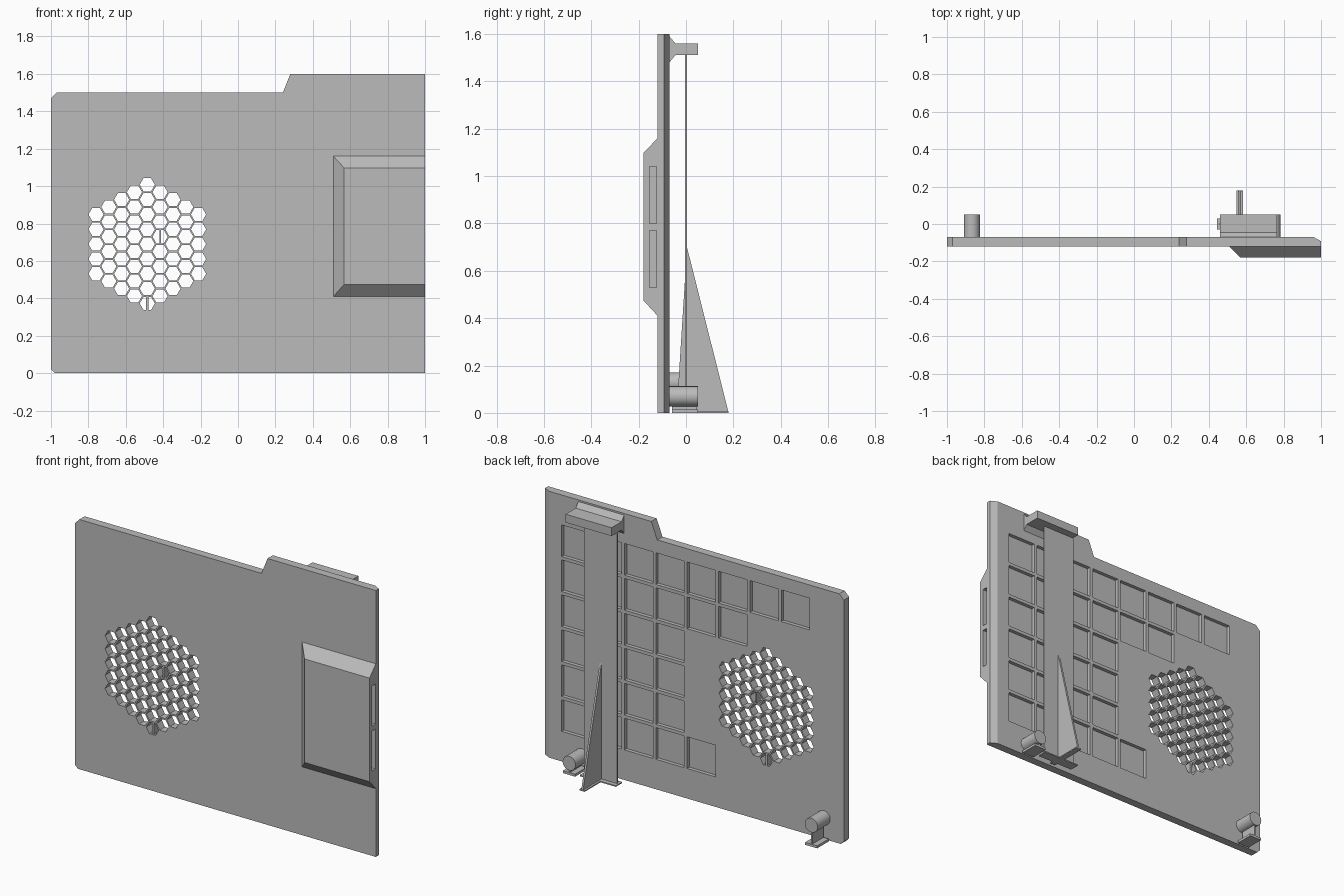
import bpy, bmesh, math
from mathutils import Matrix, Vector

if "Cube" in bpy.data.objects:
    bpy.data.objects.remove(bpy.data.objects["Cube"])

grey = bpy.data.materials.new("plain_grey")
grey.use_nodes = True
grey.diffuse_color = (0.5, 0.5, 0.5, 1)
grey.node_tree.nodes["Principled BSDF"].inputs["Base Color"].default_value = (0.5, 0.5, 0.5, 1)


def finish(bm, name):
    bmesh.ops.recalc_face_normals(bm, faces=bm.faces)
    mesh = bpy.data.meshes.new(name)
    bm.to_mesh(mesh)
    bm.free()
    mesh.materials.append(grey)
    obj = bpy.data.objects.new(name, mesh)
    bpy.context.collection.objects.link(obj)
    return obj


def loft(bm, rings):
    """Skin a list of equal-length point rings and cap both ends."""
    rows = [[bm.verts.new(p) for p in ring] for ring in rings]
    n = len(rows[0])
    for a, b in zip(rows, rows[1:]):
        for i in range(n):
            j = (i + 1) % n
            bm.faces.new((a[i], a[j], b[j], b[i]))
    bm.faces.new(rows[0][::-1])
    bm.faces.new(rows[-1])


def add_box(bm, x, y, z):
    loft(bm, [[(a, v, z[0]), (b, v, z[0]), (b, v, z[1]), (a, v, z[1])]
              for v in y for a, b in [x]])


def box(name, x, y, z):
    bm = bmesh.new()
    add_box(bm, x, y, z)
    return finish(bm, name)


def side_profile(name, points, x):
    """Extrude a (y, z) outline along x."""
    bm = bmesh.new()
    loft(bm, [[(v, y, z) for y, z in points] for v in x])
    return finish(bm, name)


def cut(obj, cutter):
    bpy.context.view_layer.objects.active = obj
    mod = obj.modifiers.new("cut", "BOOLEAN")
    mod.operation, mod.solver, mod.object = "DIFFERENCE", "EXACT", cutter
    bpy.ops.object.modifier_apply(modifier=mod.name)
    bpy.data.objects.remove(cutter)


FRONT, BACK = -0.12, -0.07

# Panel with a stepped top, clipped corners and a bevelled rear side edge
outline = [(-0.98, 0), (1, 0), (1, 1.6), (0.28, 1.6), (0.24, 1.5),
           (-0.97, 1.5), (-1, 1.47), (-1, 0.02)]
bm = bmesh.new()
loft(bm, [[(min(x, limit), y, z) for x, z in outline]
          for y, limit in ((FRONT, 1), (-0.092, 1), (BACK, 0.96))])
panel = finish(bm, "panel")

# Honeycomb vent
VENT_X, VENT_Z, STEP_X, STEP_Z, HEX_R = -0.485, 0.69, 0.0685, 0.0793, 0.0405
bm = bmesh.new()
for col in range(-4, 5):
    count = 9 - abs(col)
    for row in range(count):
        cx = VENT_X + col * STEP_X
        cz = VENT_Z + (row - (count - 1) / 2) * STEP_Z
        ring = [(cx + HEX_R * math.cos(k * math.pi / 3),
                 cz + HEX_R * math.sin(k * math.pi / 3)) for k in range(6)]
        loft(bm, [[(x, y, z) for x, z in ring] for y in (-0.2, 0.0)])
cut(panel, finish(bm, "vent_cutter"))

# Grid of shallow rear pockets
PITCH, RIB, DEPTH = 0.2085, 0.02, 0.022
bm = bmesh.new()
for row, columns in enumerate((8, 6, 4, 4, 4, 5)):
    for col in range(columns):
        x, z = 0.875 - col * PITCH, 1.42 - row * 0.21
        add_box(bm, (x - PITCH + RIB, x), (BACK - DEPTH, 0), (z - 0.21 + RIB, z))
cut(panel, finish(bm, "pocket_cutter"))

# Thin blades inside two vent cells
for i, (x, z, t) in enumerate(((VENT_X + STEP_X, 0.73, 0.004), (VENT_X, 0.373, 0.007))):
    box(f"vent_blade_{i + 1}", (x - t, x + t), (FRONT + 0.005, BACK), (z - 0.036, z + 0.036))

# Raised front cover with slots in its open side
bm = bmesh.new()
loft(bm, [[(x, y, z0), (1, y, z0), (1, y, z1), (x, y, z1)]
          for x, y, z0, z1 in ((0.51, FRONT, 0.41, 1.16), (0.568, -0.18, 0.475, 1.097))])
cover = finish(bm, "front_cover")
bm = bmesh.new()
for z in ((0.53, 0.77), (0.8, 1.04)):
    add_box(bm, (0.95, 1.1), (-0.155, -0.124), z)
cut(cover, finish(bm, "slot_cutter"))

# Upper bracket with flared root
side_profile("upper_bracket", [(BACK, 1.48), (-0.045, 1.51), (0.05, 1.51),
                               (0.05, 1.56), (-0.045, 1.56), (BACK, 1.59)], (0.46, 0.765))

# Rear support strip, its triangular fin and feet
MID = 0.565
box("support_strip", (MID - 0.11, MID + 0.11), (-0.004, 0.004), (0, 1.51))
side_profile("support_fin", [(-0.04, 0), (0.18, 0), (0.004, 0.7), (-0.002, 0.6)],
             (MID - 0.006, MID + 0.006))
box("fin_foot", (MID - 0.018, MID + 0.018), (-0.05, 0.18), (0, 0.007))
box("strip_foot", (MID - 0.12, MID + 0.12), (-0.03, 0.03), (0, 0.007))

# Rear pegs, each on a web and foot
for side, x, z in (("left", 0.742, 0.07), ("right", -0.867, 0.128)):
    bm = bmesh.new()
    bmesh.ops.create_cone(bm, cap_ends=True, segments=40, radius1=0.0425, radius2=0.0425,
                          depth=0.12, matrix=Matrix.Translation(Vector((x, -0.01, z)))
                          @ Matrix.Rotation(math.pi / 2, 4, "X"))
    peg = finish(bm, f"{side}_peg")
    bpy.ops.object.select_all(action="DESELECT")
    peg.select_set(True)
    bpy.context.view_layer.objects.active = peg
    bpy.ops.object.shade_smooth_by_angle()
    box(f"{side}_peg_web", (x - 0.005, x + 0.005), (-0.06, 0.045), (0, z))
    box(f"{side}_peg_foot", (x - 0.04, x + 0.04), (-0.06, 0.05), (0, 0.015))
